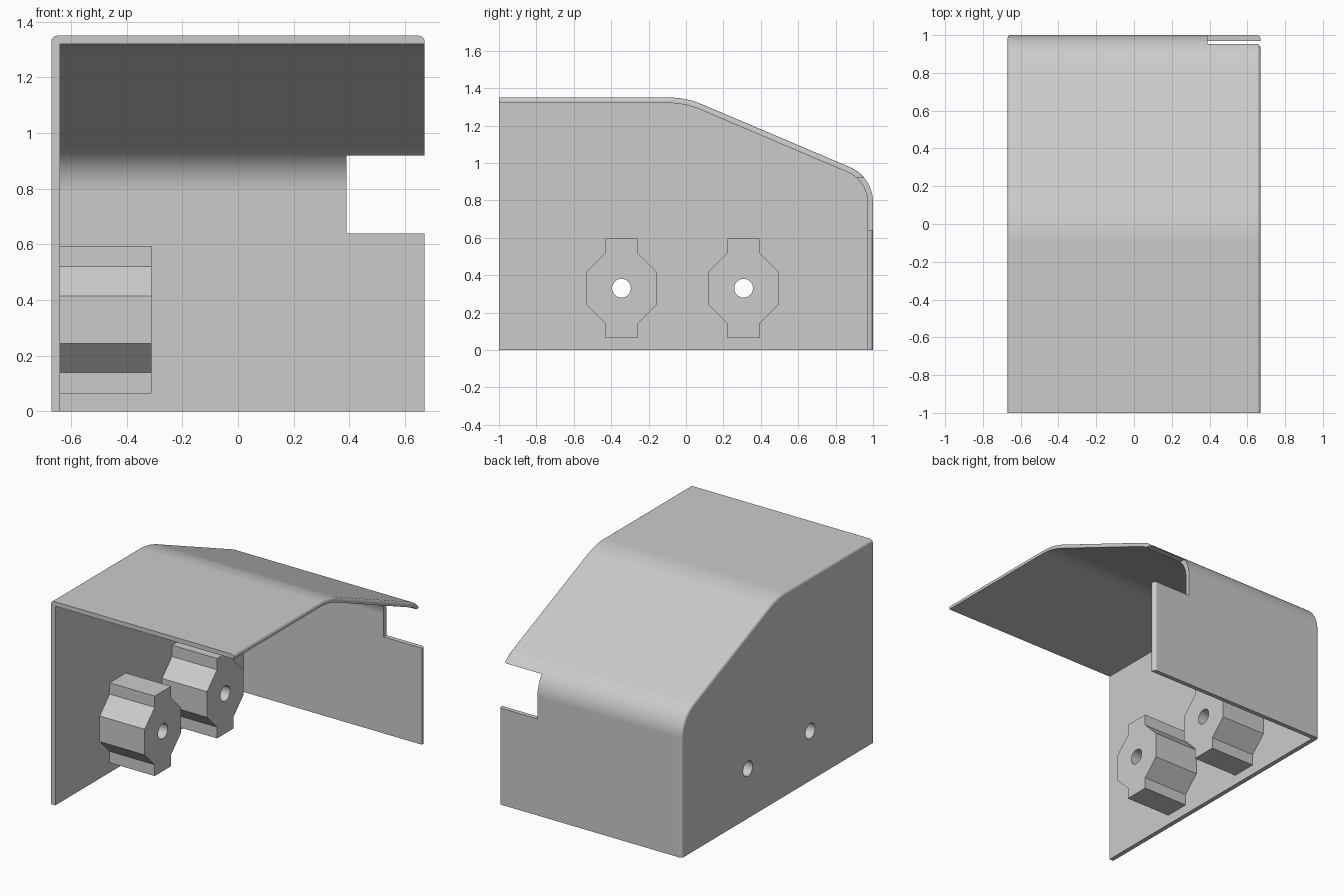
import bpy, bmesh
from math import atan, cos, sin, tan, pi, radians

if "Cube" in bpy.data.objects:
    bpy.data.objects.remove(bpy.data.objects["Cube"], do_unlink=True)

W, WALL, ROUND = 0.67, 0.03, 0.02      # half width, sheet thickness, edge rounding
HEIGHT, SLOPE = 1.35, atan(0.425)

grey = bpy.data.materials.new("light grey")
grey.use_nodes = True
grey.diffuse_color = (0.6, 0.6, 0.6, 1)
grey.node_tree.nodes["Principled BSDF"].inputs["Base Color"].default_value = (0.6, 0.6, 0.6, 1)


def loft(name, sections):
    """Solid skinned through (x, [(y, z), ...]) sections."""
    bm = bmesh.new()
    rings = [[bm.verts.new((x, y, z)) for y, z in pts] for x, pts in sections]
    n = len(rings[0])
    for a, b in zip(rings, rings[1:]):
        for i in range(n):
            j = (i + 1) % n
            bm.faces.new((a[i], a[j], b[j], b[i]))
    bm.faces.new(rings[0])
    bm.faces.new(rings[-1])
    bmesh.ops.recalc_face_normals(bm, faces=bm.faces)
    mesh = bpy.data.meshes.new(name)
    bm.to_mesh(mesh)
    bm.free()
    mesh.materials.append(grey)
    ob = bpy.data.objects.new(name, mesh)
    bpy.context.collection.objects.link(ob)
    return ob


def activate(ob):
    bpy.ops.object.select_all(action='DESELECT')
    ob.select_set(True)
    bpy.context.view_layer.objects.active = ob


def cut(ob, cutter):
    mod = ob.modifiers.new("cut", 'BOOLEAN')
    mod.operation, mod.solver, mod.object = 'DIFFERENCE', 'EXACT', cutter
    activate(ob)
    bpy.ops.object.modifier_apply(modifier=mod.name)


def arc(cy, cz, r, start, end, steps=14):
    return [(cy + r * cos(start + (end - start) * i / steps),
             cz + r * sin(start + (end - start) * i / steps)) for i in range(steps + 1)]


def side_profile(inset, extend=0.0):
    """Flat top, sloped back and upright rear wall, moved inwards by inset."""
    r1, r2 = 0.467, 0.204
    t1 = r1 * tan(SLOPE / 2)
    t2 = r2 * tan((pi / 2 - SLOPE) / 2)
    corner = HEIGHT - tan(SLOPE)
    pts = [(-1 - extend, -extend), (-1 - extend, HEIGHT - inset)]
    pts += arc(-t1, HEIGHT - r1, r1 - inset, pi / 2, pi / 2 - SLOPE)
    pts += arc(1 - r2, corner - t2, r2 - inset, pi / 2 - SLOPE, 0)
    return pts + [(1 - inset, -extend)]


# Cover: solid with rounded side edges, hollowed out and open at front, base and +x
steps = [radians(a) for a in range(0, 91, 15)]
left = [(-W + ROUND * (1 - sin(a)), side_profile(ROUND * (1 - cos(a)))) for a in reversed(steps)]
right = [(-x, pts) for x, pts in reversed(left)]
cover = loft("cover", left + right)
cutters = [loft("hollow_cutter", [(-W + WALL, side_profile(WALL, 0.5)),
                                  (1.0, side_profile(WALL, 0.5))])]
# Notch in the rear wall
notch = [(0.6, 0.64), (1.2, 0.64), (1.2, 0.92), (0.6, 0.92)]
cutters.append(loft("notch_cutter", [(0.39, notch), (1.0, notch)]))
for c in cutters:
    cut(cover, c)

# Mounting bosses: octagons with a tab above and below, bored through the wall
quarter = [(0.19, 0.085), (0.085, 0.19), (0.085, 0.265)]
half = quarter + [(-y, z) for y, z in reversed(quarter)]
outline = half + [(-y, -z) for y, z in half]
parts = [cover]
for name, cy in (("front_boss", -0.345), ("rear_boss", 0.308)):
    pts = [(cy + y, 0.33 + z) for y, z in outline]
    boss = loft(name, [(-W + WALL - 0.005, pts), (-0.31, pts)])
    ring = arc(cy, 0.33, 0.05, 0, 2 * pi, 32)[:-1]
    bore = loft("bore_cutter", [(-1.0, ring), (0.0, ring)])
    cut(cover, bore)
    cut(boss, bore)
    cutters.append(bore)
    parts.append(boss)

for c in cutters:
    bpy.data.objects.remove(c, do_unlink=True)

# Smooth bends with crisp edges
for ob in parts:
    activate(ob)
    bpy.ops.object.shade_smooth_by_angle(angle=radians(30))
    mod = ob.modifiers.new("even normals", 'WEIGHTED_NORMAL')
    mod.keep_sharp = True
